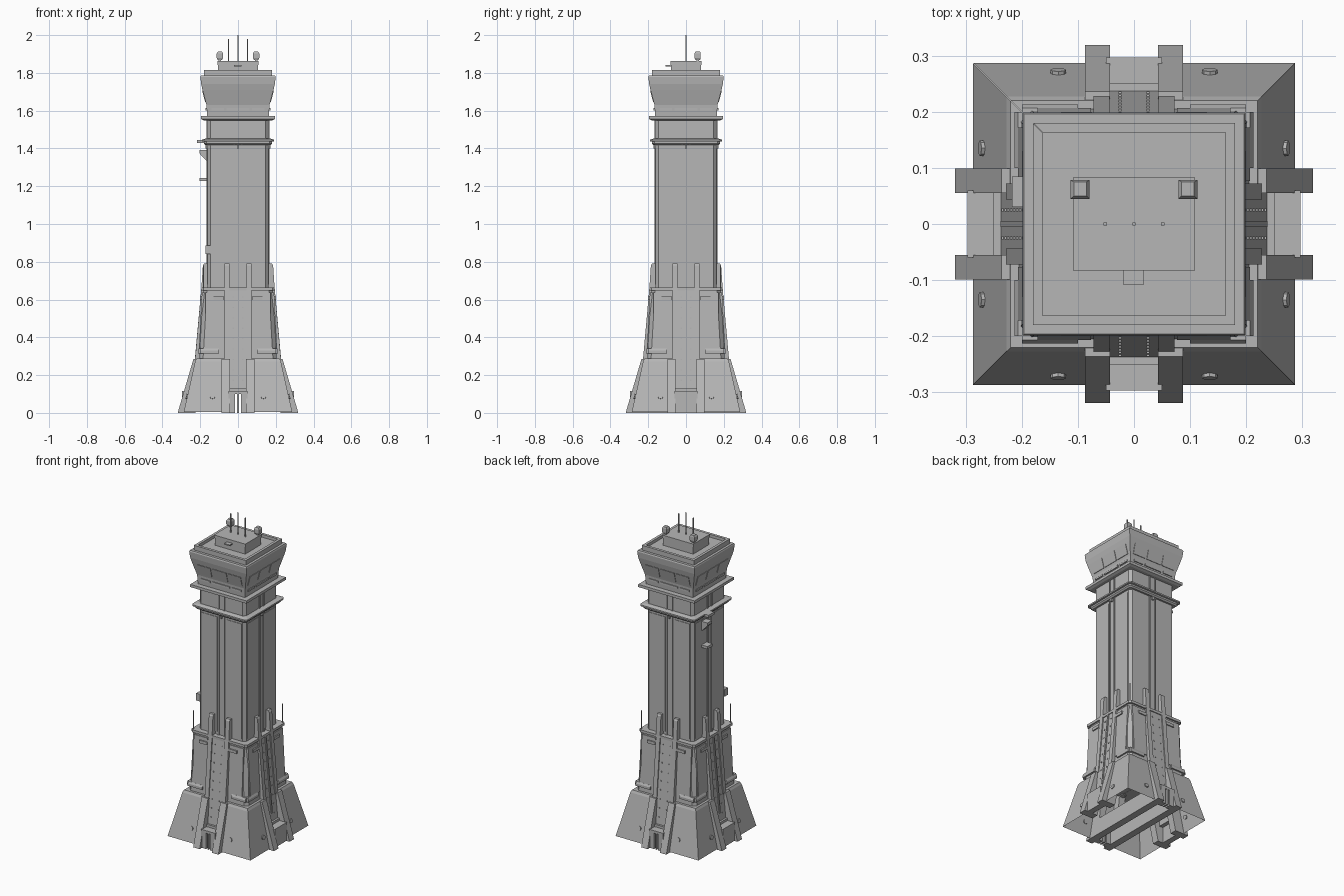
import bpy, bmesh, math
from mathutils import Matrix

if "Cube" in bpy.data.objects:
    bpy.data.objects.remove(bpy.data.objects["Cube"])

grey = bpy.data.materials.new("concrete_grey")
grey.diffuse_color = (0.47, 0.47, 0.47, 1)
grey.use_nodes = True
grey.node_tree.nodes["Principled BSDF"].inputs["Base Color"].default_value = grey.diffuse_color


def finish(name, bm):
    bmesh.ops.recalc_face_normals(bm, faces=bm.faces)
    me = bpy.data.meshes.new(name)
    bm.to_mesh(me)
    bm.free()
    me.materials.append(grey)
    ob = bpy.data.objects.new(name, me)
    bpy.context.collection.objects.link(ob)
    return ob


def skin(bm, rings):
    """Join equal-length point rings into a closed solid."""
    vs = [[bm.verts.new(p) for p in r] for r in rings]
    n = len(vs[0])
    for a, b in zip(vs, vs[1:]):
        for i in range(n):
            bm.faces.new((a[i], a[(i + 1) % n], b[(i + 1) % n], b[i]))
    bm.faces.new(vs[0][::-1])
    bm.faces.new(vs[-1])


def sheet(bm, rows):
    """Open wall through rows of two points."""
    vs = [[bm.verts.new(p) for p in r] for r in rows]
    for a, b in zip(vs, vs[1:]):
        bm.faces.new((a[0], a[1], b[1], b[0]))


def rect(x0, x1, y0, y1, z):
    return [(x0, y0, z), (x1, y0, z), (x1, y1, z), (x0, y1, z)]


def box(bm, x0, x1, y0, y1, z0, z1):
    skin(bm, [rect(x0, x1, y0, y1, z0), rect(x0, x1, y0, y1, z1)])


def tower(name, levels):
    """Square solid with cut corners from (z, half width, chamfer) levels."""
    bm = bmesh.new()
    rings = []
    for z, h, c in levels:
        d = h - c
        rings.append([(-d, -h, z), (d, -h, z), (h, -d, z), (h, d, z),
                      (d, h, z), (-d, h, z), (-h, d, z), (-h, -d, z)]
                     if c else rect(-h, h, -h, h, z))
    skin(bm, rings)
    return finish(name, bm)


def four_sides(name, draw):
    """Repeat a part drawn for the front (-y) on all four sides."""
    bm = bmesh.new()
    for k in range(4):
        start = len(bm.verts)
        draw(bm, k)
        bm.verts.ensure_lookup_table()
        bmesh.ops.rotate(bm, verts=bm.verts[start:], cent=(0, 0, 0),
                         matrix=Matrix.Rotation(k * math.pi / 2, 3, 'Z'))
    return finish(name, bm)


def fin(bm, x0, x1, profile):
    """Extrude an (outward, z) profile across x."""
    skin(bm, [[(x, -o, z) for o, z in profile] for x in (x0, x1)])


def mirrored(x0, x1):
    return ((x0, x1), (-x1, -x0))


# Hollow, open-bottomed base: sloped walls and the recess wall on each side
def base_wall(bm, k):
    for s in (-1, 1):
        sheet(bm, [((s * .062, -o, z), (s * o, -o, z)) for z, o in
                   ((.005, .287), (.272, .227), (.287, .22), (.287, .18))])
    sheet(bm, [((-.065, -o, z), (.065, -o, z)) for z, o in ((.1, .24), (.65, .188))])
four_sides("base_wall", base_wall)
tower("middle_plinth", [(.286, .19, 0), (.31, .19, 0)])

# Middle storey: four corner blocks with cut edges
def middle(bm, k):
    i = .05
    skin(bm, [[(i, -o, z), (o - .02, -o, z), (o, -o + .02, z), (o, -i, z), (i, -i, z)]
              for z, o in ((.285, .205), (.65, .184))])
four_sides("middle_corner", middle)

# Raised sloped panels on the middle storey, with ledge pads
def panels(bm, k):
    for a, b in mirrored(.077, .172):
        fin(bm, a, b, [(.18, .335), (.207, .335), (.191, .637), (.17, .637)])
    for a, b in mirrored(.1, .2):
        fin(bm, a, b, [(.18, .315), (.213, .315), (.213, .33), (.207, .342), (.18, .342)])
    for a, b in mirrored(.075, .13):
        box(bm, a, b, -.2, -.18, .597, .615)
four_sides("middle_panel", panels)

# Entrance blocks; front and back have two narrow door slits
def entrance(bm, k):
    w = .05 if k % 2 == 0 else .06
    box(bm, -w, w, -.297, -.235, .1, .115)
    box(bm, -w, w, -.25, -.235, .115, .13)
    if k % 2 == 0:
        for a, b in ((-w, -.015), (-.005, .005), (.015, w)):
            box(bm, a, b, -.297, -.26, 0, .1)
    else:
        box(bm, -w, w, -.297, -.26, 0, .1)
four_sides("entrance_block", entrance)

# Buttresses and the slim fins rising above them
def buttress(bm, k):
    s = 0 if k % 2 == 0 else .012
    for a, b in mirrored(.043 + s, .087 + s):
        fin(bm, a, b, [(.225, 0), (.319, 0), (.316, .012), (.236, .285), (.18, .285), (.2, .11)])
four_sides("buttress", buttress)

def slim_fin(bm, k):
    for a, b in mirrored(.044, .072):
        fin(bm, a, b, [(.15, .28), (.228, .28), (.194, .66), (.186, .78), (.18, .79), (.15, .79)])
four_sides("slim_fin", slim_fin)

# Floor beams running from front to back under the base
bm = bmesh.new()
for a, b in mirrored(.043, .087):
    box(bm, a, b, -.24, .24, 0, .1)
finish("floor_beam", bm)

# Recess details: rib on left and right, small bolts on every side
def recess_detail(bm, k):
    if k % 2:
        fin(bm, -.005, .005, [(.2, .18), (.238, .18), (.195, .65), (.18, .65)])
    for i in range(9):
        z = .17 + i * .055
        o = .238 - (z - .12) * .0943
        for x in (-.025, .025):
            box(bm, x - .003, x + .003, -o - .003, -o + .004, z, z + .006)
four_sides("recess_detail", recess_detail)

# Round ports on the base slopes
def ports(bm, k):
    for x in (-.135, .135):
        m = Matrix.Translation((x, -.269, .087)) @ Matrix.Rotation(math.pi / 2 - .22, 4, 'X')
        bmesh.ops.create_cone(bm, cap_ends=True, segments=8, radius1=.014,
                              radius2=.014, depth=.012, matrix=m)
four_sides("base_port", ports)

# Platform rim and shaft
tower("platform_rim", [(.648, .194, .012), (.664, .194, .012)])
tower("shaft", [(.66, .161, .016), (1.57, .161, .016)])

def shaft_detail(bm, k):
    for a, b in mirrored(.016, .024):
        box(bm, a, b, -.167, -.15, .66, 1.56)
    for a, b in mirrored(.03, .14):
        box(bm, a, b, -.164, -.15, .68, 1.4)
    box(bm, -.006, .006, -.172, -.15, 1.40, 1.425)
four_sides("shaft_rib", shaft_detail)

# Collars below the control room
tower("lower_collar", [(1.418, .172, .012), (1.426, .18, .012), (1.436, .18, .012),
                       (1.437, .191, .012), (1.446, .191, .012), (1.452, .172, .012)])
tower("upper_collar", [(1.548, .18, 0), (1.555, .195, 0), (1.572, .195, 0)])

# Control room flaring to the roof
tower("control_room", [(1.57, .163, 0), (1.63, .167, 0), (1.71, .188, 0),
                       (1.74, .195, 0), (1.778, .199, 0), (1.786, .196, 0)])

def windows(bm, k):
    for a, b in ((-.14, -.075), (-.06, .06), (.075, .14)):
        box(bm, a, b, -.171, -.155, 1.602, 1.614)
    for a, b in ((-.15, -.06), (-.05, .05), (.06, .15)):
        fin(bm, a, b, [(.16, 1.645), (.174, 1.645), (.19, 1.705), (.16, 1.705)])
four_sides("window_plate", windows)

# Roof deck with parapet
tower("roof_deck", [(1.78, .165, 0), (1.797, .165, 0)])
def parapet(bm, k):
    skin(bm, [[(-.18, -.18, z), (.18, -.18, z), (.163, -.163, z), (-.163, -.163, z)]
              for z in (1.78, 1.815)])
four_sides("parapet", parapet)

# Roof hut with overhanging slab and door canopy
bm = bmesh.new()
box(bm, -.105, .105, -.079, .079, 1.79, 1.845)
box(bm, -.109, .109, -.083, .083, 1.843, 1.862)
box(bm, -.02, .018, -.108, -.06, 1.835, 1.842)
finish("roof_hut", bm)

# Roof lamps on short stands
bm = bmesh.new()
for x in (-.096, .096):
    box(bm, x - .006, x + .006, .055, .068, 1.86, 1.875)
    skin(bm, [rect(x - .011, x + .011, .05, .075, 1.868),
              rect(x - .017, x + .017, .045, .078, 1.88),
              rect(x - .017, x + .017, .045, .078, 1.902),
              rect(x - .011, x + .011, .05, .075, 1.912)])
finish("roof_lamp", bm)

# Aerials on the roof and on two platform corners
bm = bmesh.new()
for x, top in ((-.051, 1.98), (0, 2.0), (.051, 1.98)):
    box(bm, x - .003, x + .003, -.003, .003, 1.86, top)
for s in (-1, 1):
    box(bm, s * .182 - .002, s * .182 + .002, s * .182 - .002, s * .182 + .002, .66, .78)
finish("aerial", bm)

# Service balconies on the left face and a corner equipment box
bm = bmesh.new()
box(bm, -.217, -.15, .03, .085, 1.43, 1.446)
skin(bm, [rect(-.168, -.15, .035, .08, 1.335), rect(-.205, -.15, .035, .08, 1.375),
          rect(-.205, -.15, .035, .08, 1.392)])
box(bm, -.205, -.15, .03, .08, 1.228, 1.244)
box(bm, -.173, -.145, -.168, -.135, .84, .885)
finish("service_balcony", bm)
